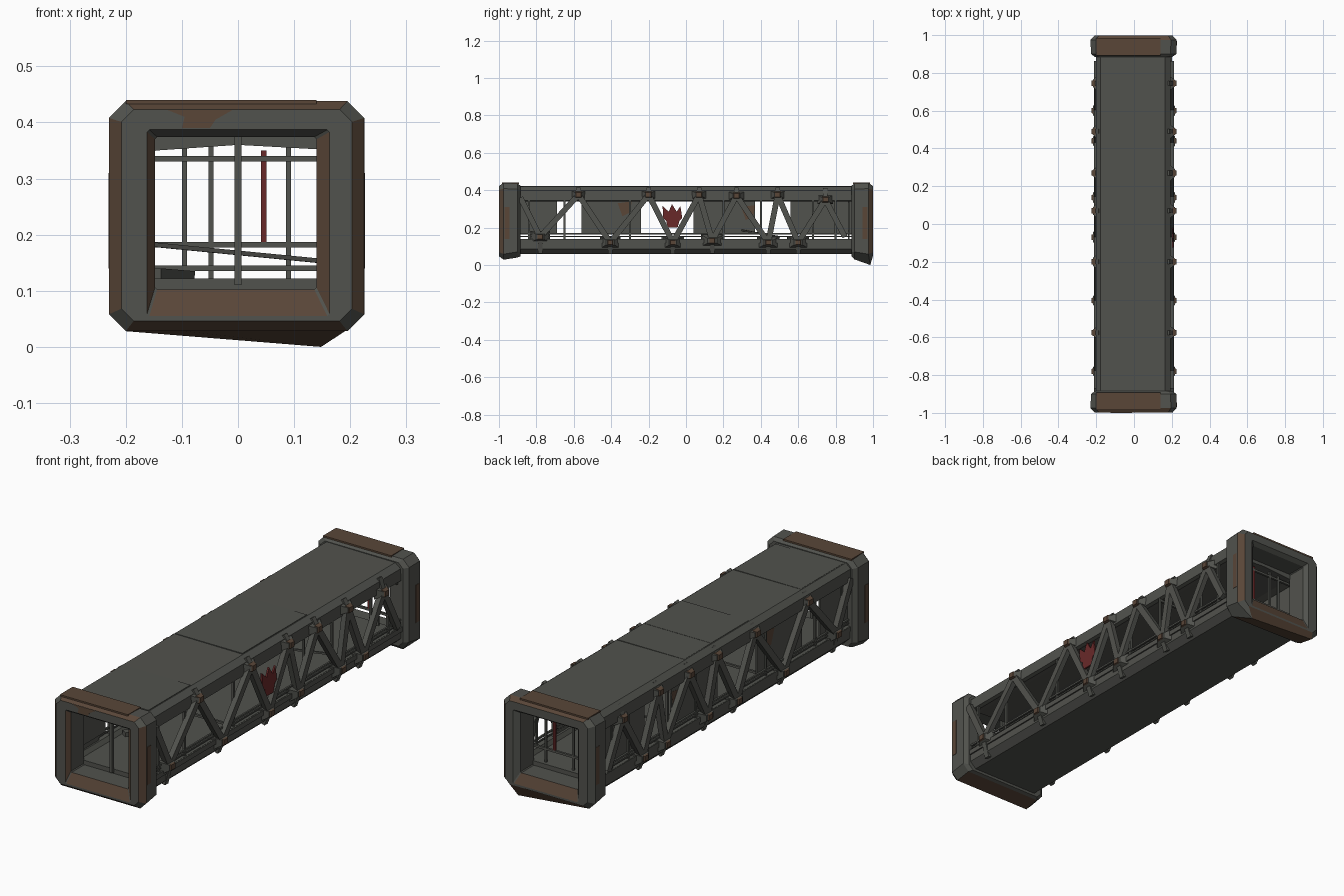
import bpy, bmesh, random
from mathutils import Vector, Matrix

random.seed(4)
if "Cube" in bpy.data.objects:
    bpy.data.objects.remove(bpy.data.objects["Cube"])


def material(name, rgb):
    m = bpy.data.materials.new(name)
    m.use_nodes = True
    m.diffuse_color = (*rgb, 1)
    bsdf = m.node_tree.nodes["Principled BSDF"]
    bsdf.inputs["Base Color"].default_value = (*rgb, 1)
    bsdf.inputs["Roughness"].default_value = 0.9
    return m


GREY = material("weathered grey", (0.083, 0.085, 0.075))
RUST = material("rust brown", (0.1, 0.061, 0.039))
RED = material("faded red", (0.14, 0.022, 0.022))


def finish(name, bm, *mats):
    bmesh.ops.recalc_face_normals(bm, faces=bm.faces)
    me = bpy.data.meshes.new(name)
    bm.to_mesh(me)
    bm.free()
    for m in mats:
        me.materials.append(m)
    ob = bpy.data.objects.new(name, me)
    bpy.context.collection.objects.link(ob)
    return ob


def add_box(bm, lo, hi):
    lo, hi = Vector(lo), Vector(hi)
    mat = Matrix.Translation((lo + hi) / 2) @ Matrix.Diagonal((*(hi - lo), 1))
    return bmesh.ops.create_cube(bm, size=1, matrix=mat)["verts"]


def add_beam(bm, p, q, w, d=None):
    """Square bar from p to q."""
    p, q = Vector(p), Vector(q)
    v = q - p
    mat = (Matrix.Translation((p + q) / 2) @ v.to_track_quat("Z", "Y").to_matrix().to_4x4()
           @ Matrix.Diagonal((w, d or w, v.length, 1)))
    bmesh.ops.create_cube(bm, size=1, matrix=mat)


def add_fin(bm, s, x0, x1, y, z, ry, rz, taper):
    """Box from x0 out to x1 on side s, tapering towards its outer face."""
    xa, xb = sorted((s * x0, s * x1))
    for v in add_box(bm, (xa, y - ry, z - rz), (xb, y + ry, z + rz)):
        if abs(v.co.x) > (x0 + x1) / 2:
            v.co.y = y + (v.co.y - y) * taper
            v.co.z = z + (v.co.z - z) * taper


def prism(bm, points, offset):
    """Closed solid from an outline pushed along offset."""
    face = bm.faces.new([bm.verts.new(p) for p in points])
    out = bmesh.ops.extrude_face_region(bm, geom=[face], use_keep_orig=True)
    moved = [g for g in out["geom"] if isinstance(g, bmesh.types.BMVert)]
    bmesh.ops.translate(bm, verts=moved, vec=offset)


def octagon(x0, x1, z0, z1, c):
    return [(x0 + c, z0), (x1 - c, z0), (x1, z0 + c), (x1, z1 - c),
            (x1 - c, z1), (x0 + c, z1), (x0, z1 - c), (x0, z0 + c)]


# End frames: chamfered portal rings with rusty rims
opening = octagon(-.148, .14, .102, .374, .004)
shoulder = octagon(-.228, .224, .04, .436, .03)
full = octagon(-.23, .225, .028, .438, .03)
inset = octagon(-.208, .203, .046, .423, .022)
lip = octagon(-.162, .163, .055, .387, .004)
for side, name in ((-1, "front_frame"), (1, "back_frame")):
    bm = bmesh.new()
    rings = []
    for y, shape in ((.885, opening), (.885, inset), (.9, shoulder), (.975, full),
                     (.999, inset), (.999, lip), (.98, opening)):
        rings.append([bm.verts.new((x, side * y, z)) for x, z in shape])
    if side > 0:
        # Bent lower corner of the back frame
        rings[3][1].co = (.148, .985, 0)
        rings[2][1].co.z = .03
    rim, reveal = ((0, 2, 4, 6), (0, 2, 6)) if side < 0 else ((0, 2, 4), (0,))
    for k, ring in enumerate(rings):
        nxt = rings[(k + 1) % len(rings)]
        for i in range(8):
            j = (i + 1) % 8
            f = bm.faces.new((ring[i], ring[j], nxt[j], nxt[i]))
            rusty = (k == 3 and i in rim) or (k == 5 and i in reveal) or (k == 2 and i == 0)
            f.material_index = int(rusty)
    finish(name, bm, GREY, RUST)

    # Rust plates on the top and flanks of each frame
    bm = bmesh.new()
    ya, yb = sorted((side * .893, side * .985))
    add_box(bm, (-.2, ya, .433), (.14, yb, .44))
    ya, yb = sorted((side * .945, side * .97))
    for x in (-.229, .2245):
        add_box(bm, (x - .002, ya, .14), (x + .002, yb, .31))
    finish(name + "_rust_plates", bm, RUST)

# Rust smear on the front face
bm = bmesh.new()
smear = [(-.125, .422), (-.01, .422), (-.04, .405), (-.05, .39), (-.1, .39), (-.095, .41)]
prism(bm, [(x, -1, z) for x, z in smear], (0, .003, 0))
finish("front_rust_smear", bm, RUST)

# Roof and floor: long folded shells, with inner lips along both edges
bm = bmesh.new()
roof = [(-.178, .421), (.165, .419), (.192, .398), (.194, .345), (.178, .34),
        (.145, .352), (0, .36), (-.145, .35), (-.185, .34), (-.202, .345), (-.202, .4)]
prism(bm, [(x, -.89, z) for x, z in roof], (0, 1.78, 0))
finish("roof", bm, GREY)
bm = bmesh.new()
floor = [(-.17, .058), (.165, .058), (.195, .085), (.195, .14), (.175, .14),
         (.165, .122), (-.165, .122), (-.178, .14), (-.198, .14), (-.198, .085)]
prism(bm, [(x, -.89, z) for x, z in floor], (0, 1.78, 0))
finish("floor", bm, GREY)

# Overlapping roof sheets
bm = bmesh.new()
for y0, y1, h in ((-.87, -.57, .422), (-.2, .07, .423), (.07, .26, .422)):
    add_box(bm, (-.174, y0, h - .005), (.162, y1, h))
finish("roof_sheets", bm, GREY)

# Side trusses: zigzag braces with joints at every node
nodes = [(-.885, .36), (-.78, .15), (-.575, .375), (-.405, .12), (-.2, .375),
         (-.07, .12), (.07, .375), (.14, .13), (.27, .37), (.44, .12),
         (.49, .375), (.6, .12), (.745, .35), (.85, .15)]
for s, name in ((1, "left"), (-1, "right")):
    bm = bmesh.new()
    for (y0, z0), (y1, z1) in zip(nodes, nodes[1:]):
        add_beam(bm, (s * .2, y0, z0), (s * .2, y1, z1), .024, .03)
    # Lower chord and thin hand rails
    for z, w in ((.128, .022), (.167, .008), (.152, .006)):
        add_beam(bm, (s * .19, -.89, z), (s * .19, .89, z), w)
    # Slim posts
    for y in (-.84, -.65, -.3, .2, .4, .68, .8):
        add_beam(bm, (s * .187, y, .12), (s * .187, y, .37), .01)
    finish(name + "_truss", bm, GREY)

    joints, caps = bmesh.new(), bmesh.new()
    for y, z in nodes[1:-1]:
        top = z > .25
        # Boat-shaped gusset, with a folded strap round the shell edge
        length = random.uniform(.038, .05) if top else random.uniform(.05, .062)
        add_fin(joints, s, .185, .218, y, z, length, .024 if top else .032, .4)
        tip = (s * .178, y, .408 if top else .064)
        add_beam(joints, (s * .2, y, z), tip, .024)
        add_fin(caps, s, .205, .224, y, z, .019, .017, .7)
    finish(name + "_joint_gussets", joints, GREY)
    finish(name + "_joint_caps", caps, RUST)

# Wall panels on the closed side, with rust patches
bm = bmesh.new()
for y0, y1 in ((-.89, -.69), (-.56, -.24), (.04, .37), (.56, .89)):
    add_box(bm, (-.186, y0, .165), (-.178, y1, .37))
finish("wall_panels", bm, GREY)
bm = bmesh.new()
for y, z in ((-.32, .3), (.34, .28)):
    patch = [(y - .045, z + .03), (y + .03, z + .04), (y + .02, z - .02), (y - .02, z - .04)]
    prism(bm, [(-.1865, a, b) for a, b in patch], (.009, 0, 0))
finish("wall_rust_patches", bm, RUST)

# Red crown-shaped marker plate
crown = [(-.1, .2), (-.045, .2), (-.035, .235), (-.02, .25), (-.03, .315), (-.05, .285),
         (-.075, .325), (-.092, .285), (-.125, .315), (-.122, .25), (-.105, .235)]
bm = bmesh.new()
prism(bm, [(.2, y, z) for y, z in crown], (.008, 0, 0))
finish("red_marker", bm, RED)

# Interior bars, cross rails and loose cable
bm = bmesh.new()
add_beam(bm, (0, -.9, .11), (0, -.9, .375), .013)
for x in (-.095, -.048, .09):
    add_beam(bm, (x, .87, .115), (x, .87, .36), .009)
for y, z in ((.87, .335), (.87, .182), (.4, .335), (-.3, .14)):
    add_beam(bm, (-.185, y, z), (.185, y, z), .01)
add_beam(bm, (-.18, .3, .185), (.18, .5, .15), .008)
finish("interior_bars", bm, GREY)
bm = bmesh.new()
add_beam(bm, (.046, .87, .18), (.046, .87, .35), .01)
finish("red_post", bm, RED)
bm = bmesh.new()
add_beam(bm, (-.15, -.6, .13), (-.09, -.5, .125), .03, .02)
finish("floor_debris", bm, GREY)
